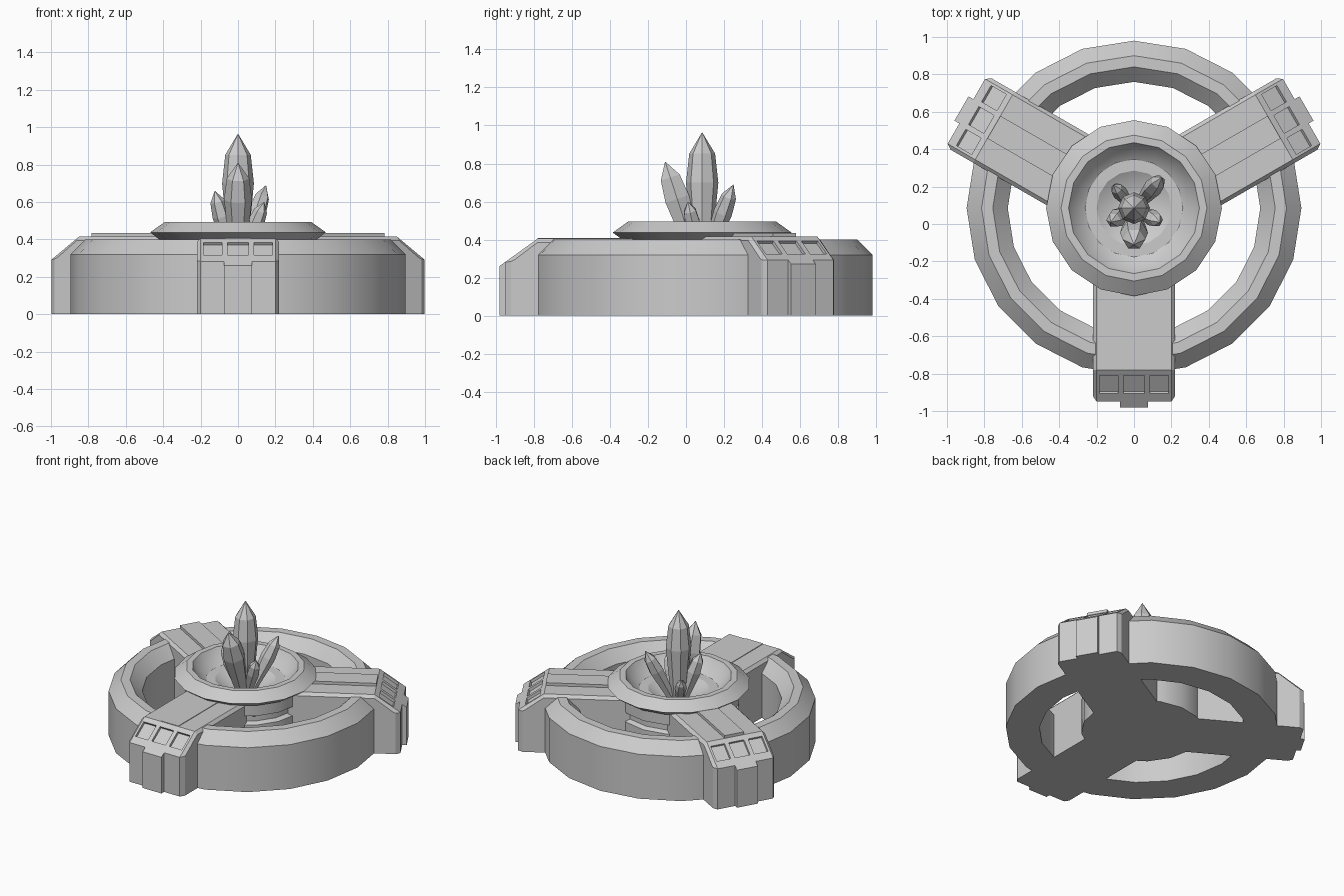
import bpy, bmesh, math
from mathutils import Vector, Matrix

if "Cube" in bpy.data.objects:
    bpy.data.objects.remove(bpy.data.objects["Cube"])

CY = 0.085  # hub position along y

stone = bpy.data.materials.new("plain_grey")
stone.use_nodes = True
GREY = (0.6, 0.6, 0.6, 1)
stone.diffuse_color = GREY
stone.node_tree.nodes["Principled BSDF"].inputs["Base Color"].default_value = GREY


def finish(name, bm, smooth=False, matrix=None):
    bmesh.ops.remove_doubles(bm, verts=bm.verts, dist=1e-5)
    bmesh.ops.recalc_face_normals(bm, faces=bm.faces)
    mesh = bpy.data.meshes.new(name)
    bm.to_mesh(mesh)
    bm.free()
    mesh.materials.append(stone)
    ob = bpy.data.objects.new(name, mesh)
    bpy.context.collection.objects.link(ob)
    ob.matrix_world = matrix or Matrix.Translation((0, CY, 0))
    if smooth:
        bpy.ops.object.select_all(action="DESELECT")
        ob.select_set(True)
        bpy.context.view_layer.objects.active = ob
        bpy.ops.object.shade_smooth_by_angle(angle=math.radians(30))
    return ob


def lathe(name, profile, sides, closed=False):
    """Turn an (r, z) profile around the hub axis."""
    bm = bmesh.new()
    rings = []
    for i in range(sides):
        a = math.pi / 2 + math.tau * i / sides
        rings.append([bm.verts.new((r * math.cos(a), r * math.sin(a), z)) for r, z in profile])
    count = len(profile) if closed else len(profile) - 1
    for i in range(sides):
        a, b = rings[i], rings[(i + 1) % sides]
        for j in range(count):
            k = (j + 1) % len(profile)
            bm.faces.new((a[j], b[j], b[k], a[k]))
    bmesh.ops.dissolve_degenerate(bm, dist=1e-5, edges=bm.edges)
    return finish(name, bm, True)


def loft(bm, stations):
    """Skin a row of closed (r, z) sections placed at x; r runs towards -y."""
    rows = [[bm.verts.new((x, -r, z)) for r, z in pts] for x, pts in stations]
    n = len(rows[0])
    for a, b in zip(rows, rows[1:]):
        for j in range(n):
            k = (j + 1) % n
            bm.faces.new((a[j], a[k], b[k], b[j]))
    bm.faces.new(rows[0])
    bm.faces.new(rows[-1])


# Outer ring, hub and bowl
lathe("outer_ring", [(0.895, 0), (0.895, 0.32), (0.815, 0.40), (0.755, 0.40),
                     (0.675, 0.32), (0.675, 0)], 20, True)
lathe("hub_pedestal", [(0, 0), (0.40, 0), (0.40, 0.25), (0.37, 0.265), (0.37, 0.30),
                       (0.40, 0.315), (0.40, 0.40), (0.2, 0.40), (0, 0.28)], 16)
lathe("bowl", [(0.38, 0.40), (0.42, 0.40), (0.47, 0.437), (0.39, 0.494), (0.35, 0.494),
               (0.325, 0.455), (0.27, 0.405), (0.19, 0.36), (0.1, 0.335), (0, 0.33)], 16)


def arm_profile(top, drop, end):
    """Section with a sloped nose, split where the windows start and stop."""
    start = 0.865
    slope = 0.72

    def on_slope(r):
        return (r, top - drop - slope * (r - start))
    return [(0.3, 0), (0.3, top - drop), (start, top - drop), on_slope(0.895),
            on_slope(0.99), on_slope(end), (end, 0)]


def build_arm(name, angle, top, band):
    place = Matrix.Translation((0, CY, 0)) @ Matrix.Rotation(angle, 4, "Z")
    main = arm_profile(top, 0, 1.035)
    side = arm_profile(top, 0.02, 1.005)
    side[4] = (0.985, side[4][1])
    windows = [(-0.185, -0.085), (-0.055, 0.055), (0.085, 0.185)]
    xs = [-0.2] + [x for pair in windows for x in pair] + [0.2]
    bm = bmesh.new()
    loft(bm, [(-0.22, side)] + [(x, main) for x in xs] + [(0.22, side)])
    bmesh.ops.recalc_face_normals(bm, faces=bm.faces)

    # Sunken windows on the sloped nose
    def is_window(f):
        c = f.calc_center_median()
        return (f.normal.z > 0.5 and 0.895 < -c.y < 0.99
                and any(abs(c.x - (a + b) / 2) < 0.01 for a, b in windows))
    panes = [f for f in bm.faces if is_window(f)]
    sunk = bmesh.ops.extrude_discrete_faces(bm, faces=panes)["faces"]
    for f in sunk:
        shift = -0.018 * f.normal
        for v in f.verts:
            v.co += shift
    finish(name, bm, matrix=place)

    # Centre rib on the nose
    end_z = top - 0.72 * (1.065 - 0.865)
    rib = [(0.98, 0), (0.98, end_z), (1.035, end_z + 0.0216), (1.065, end_z), (1.065, 0)]
    bm = bmesh.new()
    loft(bm, [(-0.075, rib), (0.075, rib)])
    finish(name + "_rib", bm, matrix=place)

    # Raised band along the top
    strip = [(0.38, top - 0.01), (0.38, top + band), (0.865, top + band), (0.865, top - 0.01)]
    bm = bmesh.new()
    loft(bm, [(-0.07, strip), (0.07, strip)])
    finish(name + "_band", bm, matrix=place)


build_arm("front_arm", 0, 0.405, 0.004)
build_arm("left_arm", math.tau / 3, 0.415, 0.02)
build_arm("right_arm", -math.tau / 3, 0.415, 0.02)


def crystal(name, base, tip, radius, sides=6):
    base, tip = Vector(base), Vector(tip)
    axis = tip - base
    bm = bmesh.new()
    rows = []
    for t, s in ((0, 0.55), (0.6, 1), (0.83, 0.8)):
        rows.append([bm.verts.new((radius * s * math.cos(math.tau * i / sides),
                                   radius * s * math.sin(math.tau * i / sides),
                                   t * axis.length)) for i in range(sides)])
    point = bm.verts.new((0, 0, axis.length))
    for i in range(sides):
        k = (i + 1) % sides
        for a, b in zip(rows, rows[1:]):
            bm.faces.new((a[i], a[k], b[k], b[i]))
        bm.faces.new((rows[-1][i], rows[-1][k], point))
    bm.faces.new(rows[0])
    turn = axis.to_track_quat("Z", "Y").to_matrix().to_4x4()
    finish(name, bm, matrix=Matrix.Translation(base) @ turn)


# Crystal cluster growing out of the bowl
crystal("tall_crystal", (0, CY, 0.3), (0, CY, 0.965), 0.085, 8)
crystal("front_crystal", (0, 0.05, 0.32), (0, -0.11, 0.81), 0.075)
crystal("back_left_crystal", (0.03, 0.11, 0.32), (0.15, 0.25, 0.69), 0.05)
crystal("left_crystal", (0.03, 0.07, 0.32), (0.14, 0.01, 0.6), 0.045)
crystal("right_crystal", (-0.03, 0.07, 0.32), (-0.125, 0.01, 0.66), 0.05)
crystal("back_right_crystal", (-0.02, 0.1, 0.32), (-0.11, 0.21, 0.53), 0.04)
